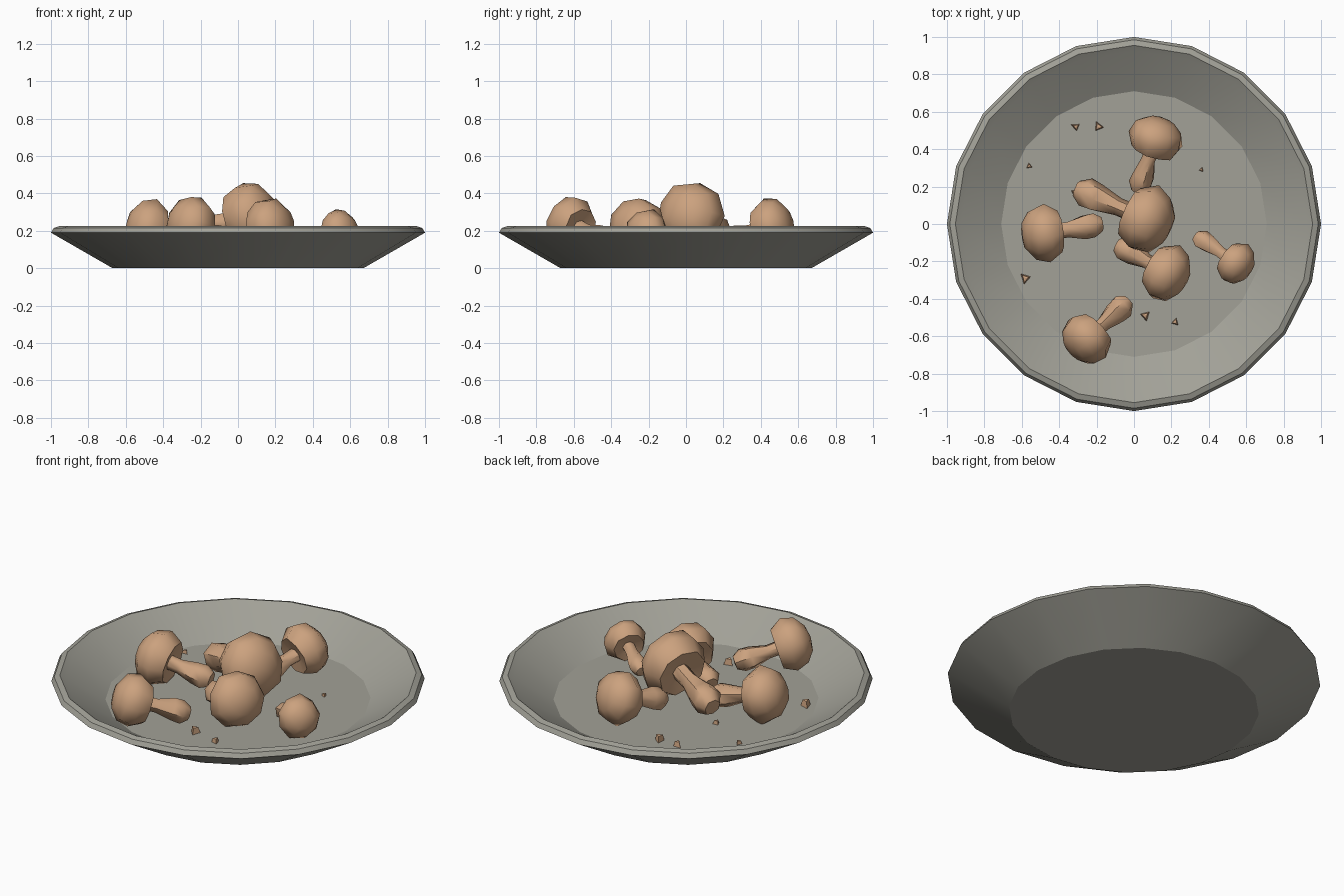
import bpy, bmesh, math, random
from mathutils import Vector, Matrix

if "Cube" in bpy.data.objects:
    bpy.data.objects.remove(bpy.data.objects["Cube"])

rng = random.Random(4)


def material(name, rgb):
    m = bpy.data.materials.new(name)
    m.diffuse_color = (*rgb, 1)
    m.use_nodes = True
    m.node_tree.nodes["Principled BSDF"].inputs["Base Color"].default_value = m.diffuse_color
    return m


STONE = material("stone grey", (0.36, 0.355, 0.31))
TAN = material("mushroom tan", (0.60, 0.36, 0.21))


def lathe(bm, profile, sides, matrix=Matrix(), jitter=0.0):
    """Revolve (radius, height) points about local z; radius 0 makes a pole."""
    rings = []
    for r, h in profile:
        if r == 0:
            rings.append([bm.verts.new(matrix @ Vector((0, 0, h)))])
            continue
        ring = []
        for i in range(sides):
            a = 2 * math.pi * i / sides
            k = r * (1 + rng.uniform(-jitter, jitter))
            ring.append(bm.verts.new(matrix @ Vector((k * math.cos(a), k * math.sin(a), h))))
        rings.append(ring)
    for a, b in zip(rings, rings[1:]):
        for i in range(sides):
            j = (i + 1) % sides
            if len(a) == 1:
                bm.faces.new((a[0], b[j], b[i]))
            elif len(b) == 1:
                bm.faces.new((a[i], a[j], b[0]))
            else:
                bm.faces.new((a[i], a[j], b[j], b[i]))


def finish(bm, name, mat, angle=None):
    bmesh.ops.recalc_face_normals(bm, faces=bm.faces)
    mesh = bpy.data.meshes.new(name)
    bm.to_mesh(mesh)
    bm.free()
    mesh.materials.append(mat)
    ob = bpy.data.objects.new(name, mesh)
    bpy.context.collection.objects.link(ob)
    if angle:
        bpy.ops.object.select_all(action='DESELECT')
        ob.select_set(True)
        bpy.context.view_layer.objects.active = ob
        bpy.ops.object.shade_smooth_by_angle(angle=math.radians(angle))


# Plate: 20-sided shallow dish with a rolled rim
bm = bmesh.new()
lathe(bm, [(0, 0), (0.67, 0), (1.0, 0.19), (0.985, 0.215), (0.955, 0.225),
           (0.925, 0.205), (0.71, 0.08), (0, 0.08)], 20)
finish(bm, "plate", STONE, 28)

# Mushrooms: (stem end, cap centre, cap radius)
CAP = [(0, -0.45), (0.30, -0.50), (0.74, -0.58), (1.0, -0.12), (0.86, 0.34), (0.48, 0.62), (0, 0.70)]
mushrooms = [
    ((0.02, 0.17, 0.14), (0.12, 0.465, 0.23), 0.150),
    ((-0.17, 0.0, 0.145), (-0.49, -0.05, 0.215), 0.158),
    ((-0.31, 0.19, 0.18), (0.075, 0.02, 0.285), 0.187),
    ((-0.09, -0.11, 0.14), (0.18, -0.265, 0.225), 0.158),
    ((0.33, -0.06, 0.125), (0.55, -0.215, 0.20), 0.120),
    ((-0.03, -0.41, 0.14), (-0.26, -0.62, 0.24), 0.150),
]
for n, (end, centre, R) in enumerate(mushrooms, 1):
    end, centre = Vector(end), Vector(centre)
    axis = centre - end
    L = axis.length
    turn = axis.to_track_quat('Z', 'Y').to_matrix().to_4x4()
    bm = bmesh.new()
    # bulbous stem
    lathe(bm, [(0, 0), (0.26 * R, 0.01 * L), (0.43 * R, 0.14 * L), (0.40 * R, 0.30 * L),
               (0.26 * R, 0.58 * L), (0.27 * R, 0.88 * L)], 7,
          Matrix.Translation(end) @ turn, 0.07)
    # domed cap
    lathe(bm, [(r * R, h * R) for r, h in CAP], 9, Matrix.Translation(centre) @ turn, 0.05)
    finish(bm, f"mushroom_{n}", TAN, 50)

# Crumbs scattered on the plate
crumbs = [(-0.31, 0.52, 0.028), (-0.19, 0.52, 0.032), (-0.56, 0.31, 0.02), (0.36, 0.29, 0.016),
          (-0.58, -0.29, 0.034), (0.06, -0.49, 0.032), (0.22, -0.525, 0.024), (-0.32, 0.17, 0.022)]
for n, (x, y, s) in enumerate(crumbs, 1):
    bm = bmesh.new()
    place = Matrix.Translation((x, y, 0.075)) @ Matrix.Rotation(rng.uniform(0, 6.28), 4, 'Z')
    lathe(bm, [(0, 0), (s, 0), (s * 0.6, s * 1.2), (0, s * 1.3)], 3, place, 0.15)
    finish(bm, f"crumb_{n}", TAN)
